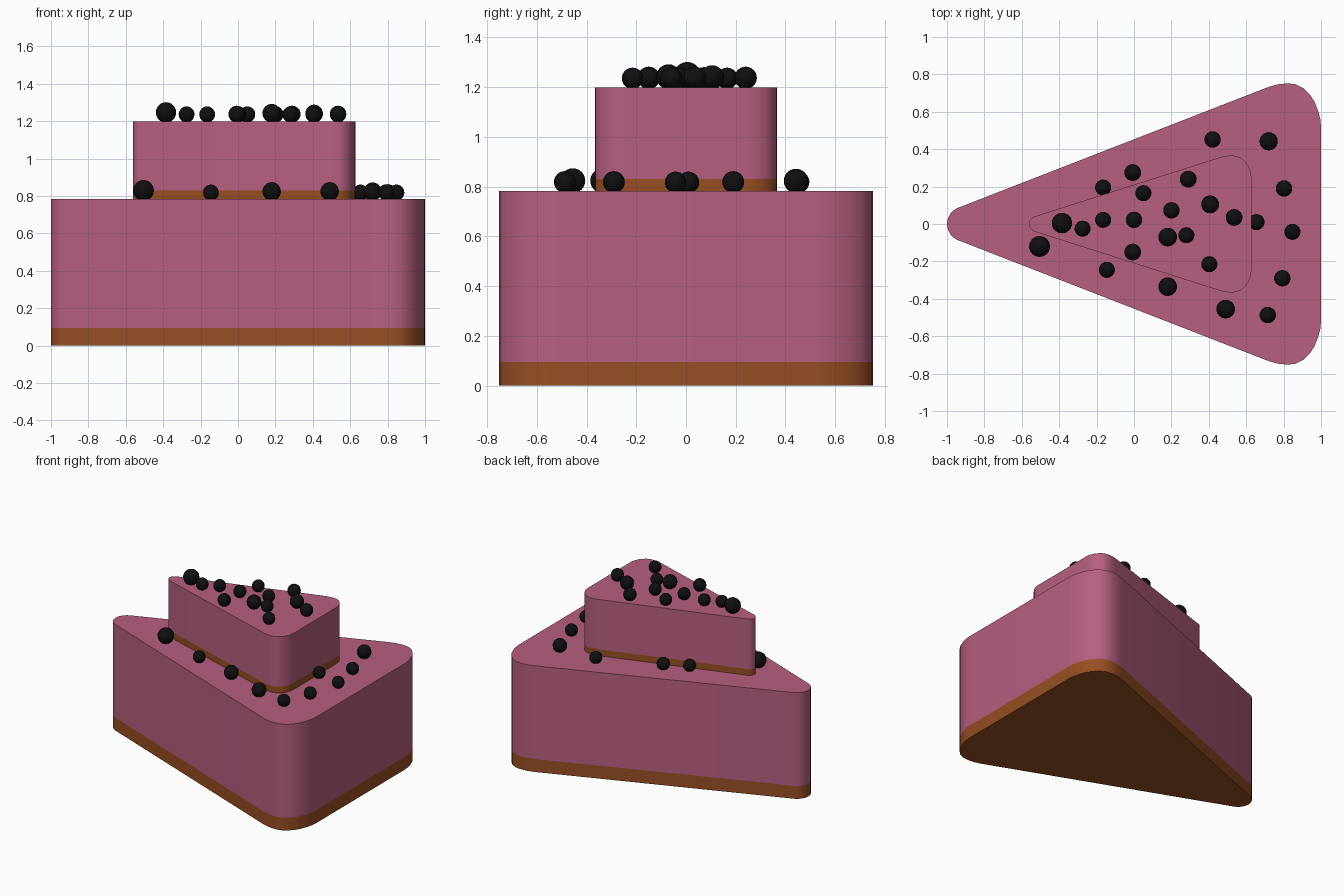
import bpy, bmesh

if "Cube" in bpy.data.objects:
    bpy.data.objects.remove(bpy.data.objects["Cube"])


def material(name, rgb):
    m = bpy.data.materials.new(name)
    m.diffuse_color = (*rgb, 1)
    m.use_nodes = True
    m.node_tree.nodes["Principled BSDF"].inputs["Base Color"].default_value = m.diffuse_color
    return m


PINK = material("pink_icing", (0.47, 0.115, 0.22))
BROWN = material("brown_crust", (0.31, 0.077, 0.016))
BLACK = material("black_berry", (0.005, 0.005, 0.005))

# Half outline of the rounded slice, mirrored across y = 0
HALF = [(-1, 0), (-0.995, 0.03), (-0.98, 0.058), (-0.96, 0.077), (-0.94, 0.087),
        (0.72, 0.733), (0.77, 0.747), (0.82, 0.752), (0.865, 0.747), (0.905, 0.727),
        (0.94, 0.693), (0.967, 0.65), (0.986, 0.6), (0.996, 0.56), (1, 0.52)]
OUTLINE = HALF + [(x, -y) for x, y in reversed(HALF[1:])]


def finish(obj, angle):
    bpy.ops.object.select_all(action='DESELECT')
    obj.select_set(True)
    bpy.context.view_layer.objects.active = obj
    bpy.ops.object.shade_smooth_by_angle(angle=angle)


def tier(name, cx, sx, sy, heights):
    """Stacked slice: crust below heights[1], icing above."""
    bm = bmesh.new()
    rings = [[bm.verts.new((cx + x * sx, y * sy, z)) for x, y in OUTLINE] for z in heights]
    n = len(OUTLINE)
    for level in range(2):
        lo, hi = rings[level], rings[level + 1]
        for i in range(n):
            j = (i + 1) % n
            bm.faces.new((lo[i], lo[j], hi[j], hi[i])).material_index = level
    bm.faces.new(rings[0]).material_index = 0
    bm.faces.new(rings[2]).material_index = 1
    bmesh.ops.recalc_face_normals(bm, faces=bm.faces[:])
    me = bpy.data.meshes.new(name)
    bm.to_mesh(me)
    bm.free()
    me.materials.append(BROWN)
    me.materials.append(PINK)
    obj = bpy.data.objects.new(name, me)
    bpy.context.collection.objects.link(obj)
    finish(obj, 0.6)


tier("lower_slice", 0, 1, 1, (0, 0.095, 0.783))
tier("upper_slice", 0.033, 0.594, 0.487, (0.78, 0.83, 1.198))


# Berries scattered on each tier: x, y, radius
def berries(name, base, spots):
    for x, y, r in spots:
        bpy.ops.mesh.primitive_uv_sphere_add(segments=18, ring_count=12, radius=r,
                                             location=(x, y, base + r * 0.88))
        obj = bpy.context.object
        obj.name = name
        obj.data.materials.append(BLACK)
        finish(obj, 0.8)


berries("top_berry", 1.198, [
    (-0.385, 0.005, .055), (-0.275, -0.025, .043), (-0.165, 0.022, .043),
    (0, 0.022, .044), (0.05, 0.165, .043), (0.2, 0.073, .044), (0.18, -0.07, .05),
    (0.28, -0.06, .043), (0.29, 0.24, .045), (0.407, 0.105, .048),
    (0.535, 0.035, .045), (0.403, -0.215, .043), (-0.007, -0.15, .045)])
berries("lower_berry", 0.78, [
    (-0.505, -0.12, .056), (-0.145, -0.245, .043), (0.18, -0.335, .05),
    (0.49, -0.455, .05), (0.715, -0.487, .044), (0.793, -0.29, .044),
    (0.847, -0.042, .043), (0.655, 0.01, .043), (0.802, 0.19, .044),
    (0.72, 0.442, .049), (0.42, 0.452, .044), (-0.007, 0.275, .045),
    (-0.165, 0.195, .043)])
